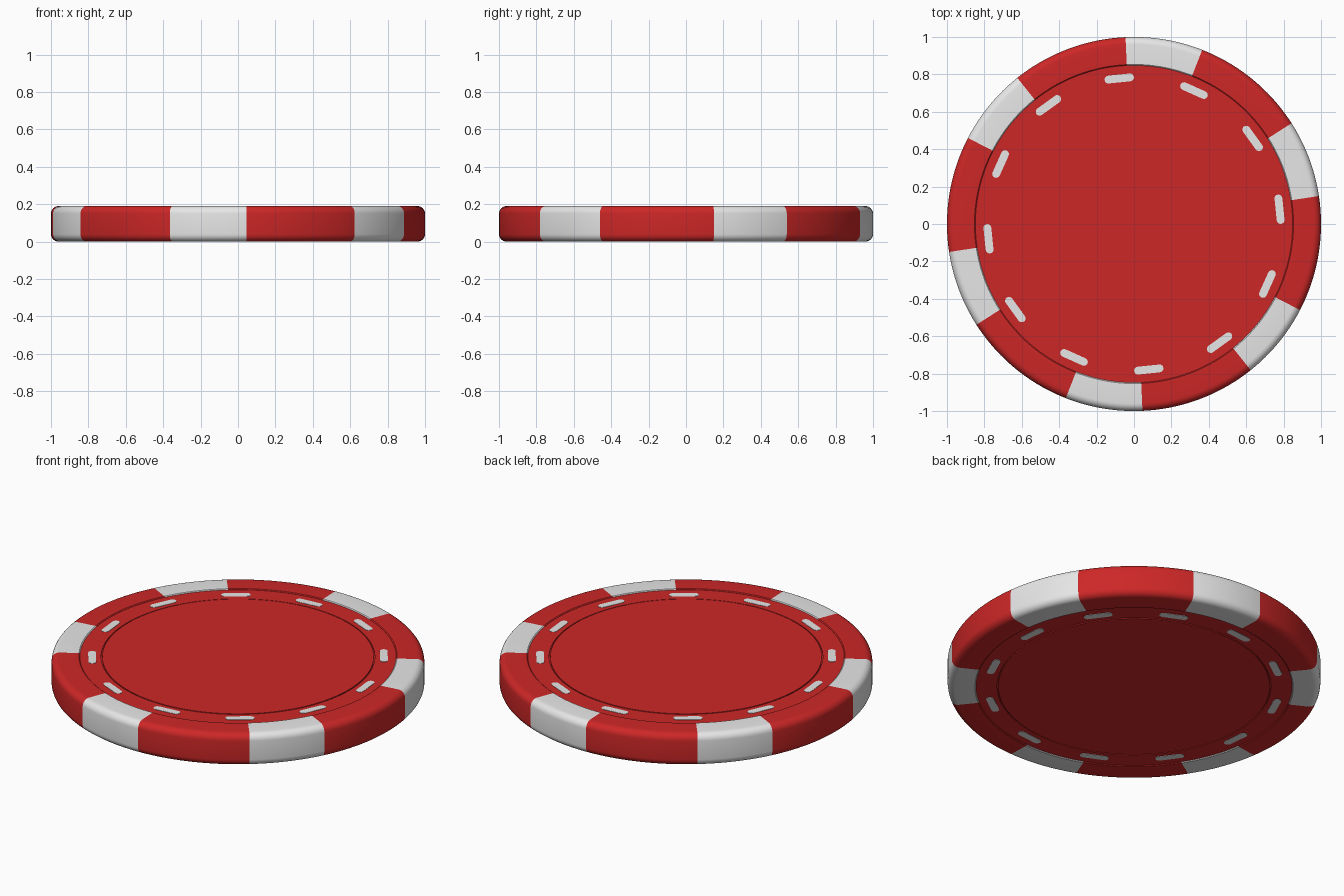
import bpy, bmesh, math

if "Cube" in bpy.data.objects:
    bpy.data.objects.remove(bpy.data.objects["Cube"])

H = 0.19            # chip thickness
SEG = 180           # 2 degree steps
START = 8.6         # angle where the first white rim block begins


def material(name, rgb):
    m = bpy.data.materials.new(name)
    m.diffuse_color = (*rgb, 1)
    m.use_nodes = True
    m.node_tree.nodes["Principled BSDF"].inputs["Base Color"].default_value = m.diffuse_color
    return m


RED = material("red clay", (0.61, 0.02, 0.02))
WHITE = material("white inlay", (0.8, 0.8, 0.8))


def finish(name, bm, mats):
    bmesh.ops.recalc_face_normals(bm, faces=bm.faces)
    me = bpy.data.meshes.new(name)
    bm.to_mesh(me)
    bm.free()
    ob = bpy.data.objects.new(name, me)
    bpy.context.collection.objects.link(ob)
    for m in mats:
        me.materials.append(m)
    bpy.ops.object.select_all(action='DESELECT')
    bpy.context.view_layer.objects.active = ob
    ob.select_set(True)
    bpy.ops.object.shade_smooth_by_angle(angle=math.radians(35))
    return ob


def lathe(name, profile, mats, closed, rule=lambda i: 0):
    """Spin (r, z) points around z; rule gives the material per segment."""
    bm = bmesh.new()
    rings = []
    for i in range(SEG):
        a = math.radians(START + i * 360 / SEG)
        rings.append([bm.verts.new((r * math.cos(a), r * math.sin(a), z)) for r, z in profile])
    n = len(profile)
    for i in range(SEG):
        p, q = rings[i], rings[(i + 1) % SEG]
        for j in range(n if closed else n - 1):
            k = (j + 1) % n
            f = bm.faces.new((p[j], q[j], q[k], p[k]))
            f.material_index = rule(i)
    if not closed:      # cap both ends with flat discs
        bm.faces.new([r[0] for r in rings])
        bm.faces.new([r[-1] for r in rings])
    return finish(name, bm, mats)


# Rim with rounded outer edges and six white blocks
F = 0.04
upper = [(1 - F + F * math.cos(t * math.pi / 12), H - F + F * math.sin(t * math.pi / 12)) for t in range(7)]
upper += [(0.853, H), (0.848, H - 0.004), (0.848, H - 0.02)]
lower = [(r, H - z) for r, z in reversed(upper)]
lathe("rim", upper + lower, [RED, WHITE], True, lambda i: 1 if i % 30 < 12 else 0)

# Face insert: raised centre, thin groove, dash ring
ZR = H - 0.005
half = [(0.728, ZR + 0.001), (0.728, ZR - 0.007), (0.734, ZR - 0.007), (0.734, ZR), (0.85, ZR)]
lathe("face_insert", half + [(r, H - z) for r, z in reversed(half)], [RED], False)


# Rounded white dashes, twelve on each face
def dashes(name, z0, z1):
    bm = bmesh.new()
    L, W = 0.058, 0.021
    for k in range(12):
        a = math.radians(5.8 + 30 * k)
        ca, sa = math.cos(a), math.sin(a)
        loops = []
        for z in (z0, z1):
            pts = []
            for end in (0, 1):
                for s in range(9):
                    t = math.pi * (s / 8 + end)
                    u = 0.782 + W * math.cos(t)
                    v = W * math.sin(t) + (-L if end else L)
                    pts.append(bm.verts.new((u * ca - v * sa, u * sa + v * ca, z)))
            loops.append(pts)
        lo, hi = loops
        bm.faces.new(hi)
        bm.faces.new(lo[::-1])
        for j in range(len(lo)):
            i = (j + 1) % len(lo)
            bm.faces.new((lo[j], lo[i], hi[i], hi[j]))
    finish(name, bm, [WHITE])


dashes("top_dashes", ZR - 0.003, ZR + 0.002)
dashes("bottom_dashes", H - ZR - 0.002, H - ZR + 0.003)
